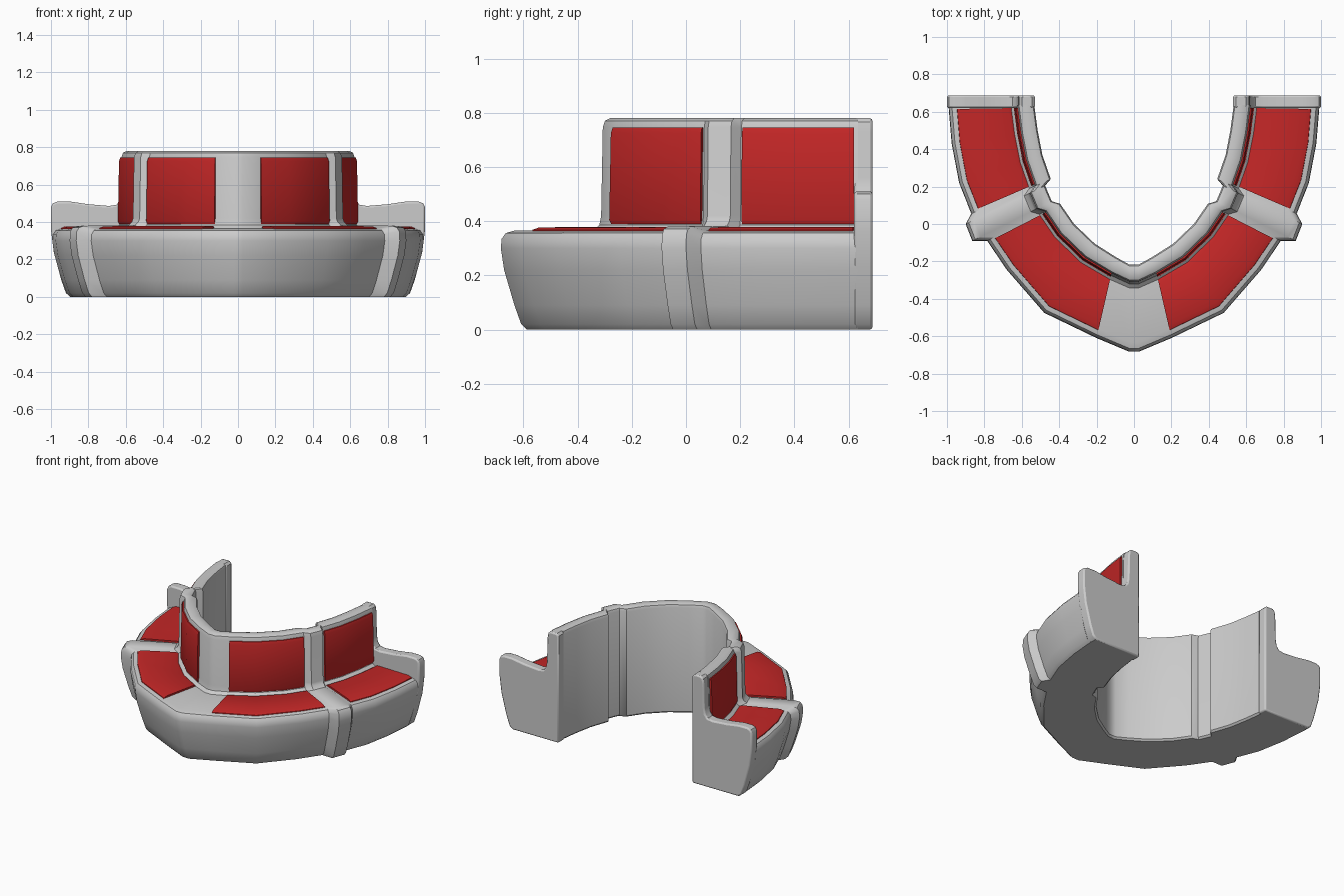
import bpy, bmesh, math
from mathutils import Vector

if "Cube" in bpy.data.objects:
    bpy.data.objects.remove(bpy.data.objects["Cube"])

red = bpy.data.materials.new("red_upholstery")
red.diffuse_color = (0.55, 0.02, 0.02, 1)
red.use_nodes = True
red.node_tree.nodes["Principled BSDF"].inputs["Base Color"].default_value = red.diffuse_color

# Plan stations of the right half: rear x, rear y, front x, front y, seat rise
ST = [
    (0.025, -0.217, 0.025, -0.683, 0.0),
    (0.10, -0.175, 0.20, -0.61, 0.0),
    (0.21, -0.105, 0.48, -0.475, 0.0),
    (0.32, 0.00, 0.68, -0.245, 0.0),
    (0.395, 0.108, 0.785, -0.09, 0.0),
    (0.44, 0.122, 0.865, -0.09, 0.015),
    (0.475, 0.205, 0.90, 0.0, 0.015),
    (0.445, 0.24, 0.87, 0.055, 0.0),
    (0.49, 0.37, 0.935, 0.22, 0.0),
    (0.515, 0.50, 0.975, 0.43, 0.0),
    (0.533, 0.635, 0.992, 0.635, 0.0),
]


def mix(i, t):
    """Station between ST[i] and ST[i + 1]."""
    return tuple(a + (b - a) * t for a, b in zip(ST[i], ST[i + 1]))


def finish(name, bm, mat=None, mirror=False, bevel=0):
    bmesh.ops.recalc_face_normals(bm, faces=bm.faces)
    me = bpy.data.meshes.new(name)
    bm.to_mesh(me)
    bm.free()
    ob = bpy.data.objects.new(name, me)
    bpy.context.collection.objects.link(ob)
    if mat:
        me.materials.append(mat)
    bpy.ops.object.select_all(action='DESELECT')
    ob.select_set(True)
    bpy.context.view_layer.objects.active = ob
    bpy.ops.object.shade_smooth_by_angle(angle=math.radians(35))
    if bevel:
        b = ob.modifiers.new("bevel", 'BEVEL')
        b.width, b.segments, b.limit_method = bevel, 2, 'ANGLE'
        b.angle_limit = math.radians(50)
    if mirror:
        ob.modifiers.new("mirror", 'MIRROR').use_bisect_axis[0] = False
    return ob


def loft(name, stations, section, **kw):
    """Sweep section(width, rise) -> [(distance from rear, z)] over the stations."""
    bm = bmesh.new()
    rings = []
    for rx, ry, fx, fy, rise in stations:
        r, f = Vector((rx, ry, 0)), Vector((fx, fy, 0))
        d = (f - r).normalized()
        rings.append([bm.verts.new(r + d * s + Vector((0, 0, z)))
                      for s, z in section((f - r).length, rise)])
    n = len(rings[0])
    for a, b in zip(rings, rings[1:]):
        for i in range(n):
            j = (i + 1) % n
            bm.faces.new((a[i], a[j], b[j], b[i]))
    bm.faces.new(rings[0])
    bm.faces.new(rings[-1])
    return finish(name, bm, **kw)


# L-shaped bench section: rear wall, rounded back top, seat, bulging front
def bench_section(w, h):
    return [(0.012, 0), (0, 0.012), (0, 0.755), (0.007, 0.773), (0.025, 0.78),
            (0.062, 0.78), (0.082, 0.77), (0.09, 0.745), (0.096, 0.42),
            (0.103, 0.385 + h), (0.125, 0.367 + h), (w - 0.05, 0.365 + h),
            (w - 0.018, 0.356 + h), (w - 0.003, 0.335 + h), (w, 0.30),
            (w - 0.012, 0.22), (w - 0.05, 0.09), (w - 0.075, 0.02),
            (w - 0.095, 0)]


def seat_section(w, h):
    return [(0.125, 0.35), (0.125, 0.37), (0.14, 0.379), (w - 0.07, 0.377),
            (w - 0.045, 0.368), (w - 0.04, 0.35)]


def back_section(w, h):
    return [(0.07, 0.39), (0.104, 0.39), (0.111, 0.405), (0.105, 0.725),
            (0.098, 0.745), (0.07, 0.745)]


# Bench body
left = [(-a, b, -c, d, e) for a, b, c, d, e in reversed(ST)]
loft("bench_body", left + ST, bench_section)

# Red cushions, two on each side
inner = [mix(1, 0.0), ST[2], ST[3], mix(3, 0.96)]
outer = [mix(7, 0.06), ST[8], ST[9], mix(9, 0.9)]
for label, path in (("inner", inner), ("outer", outer)):
    loft(label + "_seat_cushion", path, seat_section, mat=red, mirror=True)
    loft(label + "_back_cushion", path, back_section, mat=red, mirror=True)

# End panels with low armrest
panel = [(0.53, 0), (0.53, 0.765), (0.545, 0.78), (0.598, 0.78), (0.614, 0.765),
         (0.62, 0.73), (0.624, 0.56), (0.632, 0.515), (0.65, 0.492), (0.69, 0.486),
         (0.80, 0.495), (0.90, 0.51), (0.965, 0.51), (0.99, 0.50), (1.0, 0.48),
         (1.0, 0.36), (0.985, 0.24), (0.945, 0.09), (0.92, 0.02), (0.895, 0)]
bm = bmesh.new()
face = bm.faces.new([bm.verts.new((x, 0.62, z)) for x, z in panel])
ext = bmesh.ops.extrude_face_region(bm, geom=[face])
bmesh.ops.translate(bm, vec=(0, 0.068, 0),
                    verts=[v for v in ext["geom"] if isinstance(v, bmesh.types.BMVert)])
finish("end_panel", bm, mirror=True, bevel=0.01)
